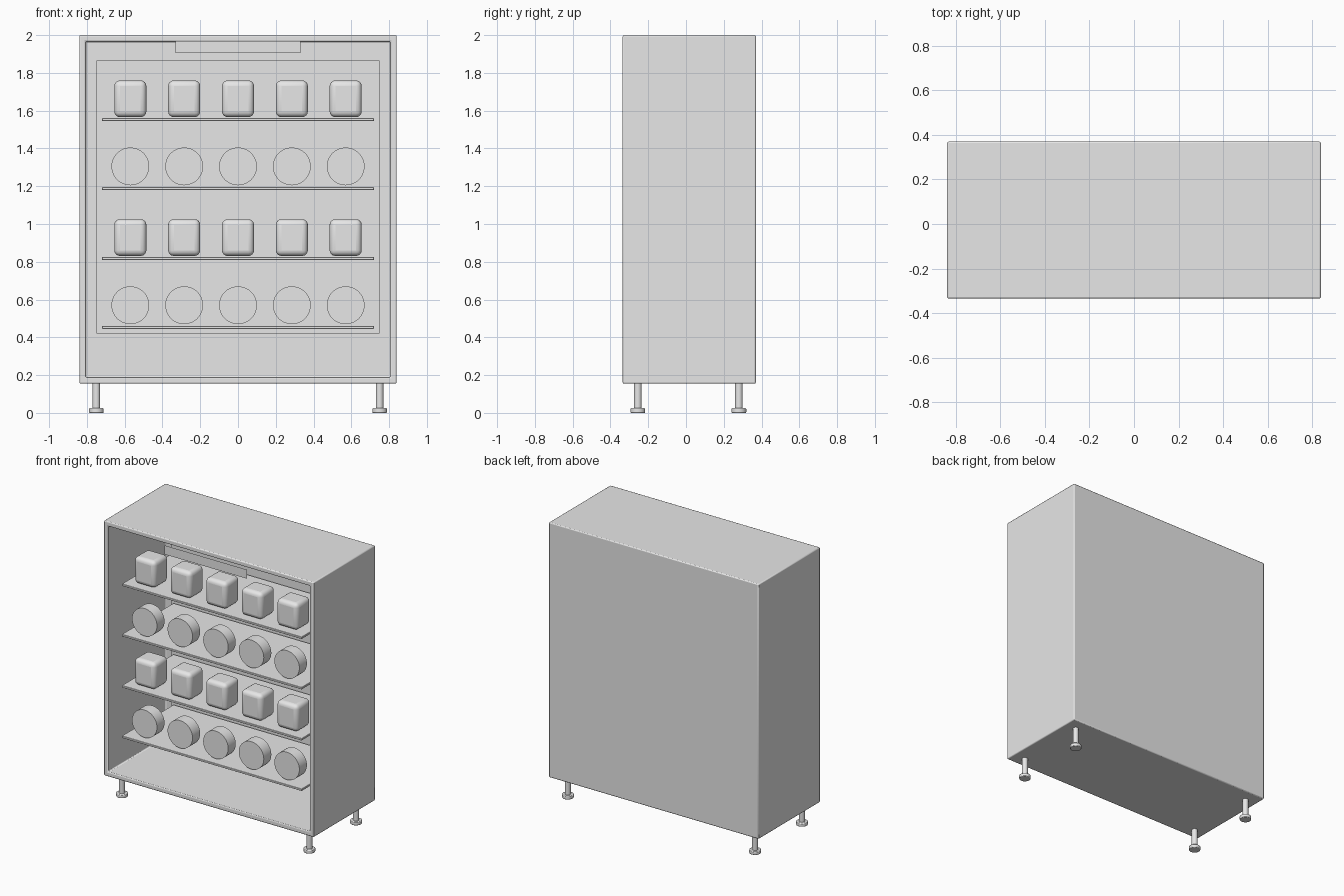
import bpy, bmesh, math
from mathutils import Matrix

old = bpy.data.objects.get("Cube")
if old:
    bpy.data.objects.remove(old, do_unlink=True)

grey = bpy.data.materials.new("light grey")
grey.use_nodes = True
grey.diffuse_color = (0.8, 0.8, 0.8, 1)
grey.node_tree.nodes["Principled BSDF"].inputs["Base Color"].default_value = (0.8, 0.8, 0.8, 1)


def finish(name, bm, bevel=0, segments=1, smooth=False):
    mesh = bpy.data.meshes.new(name)
    bmesh.ops.recalc_face_normals(bm, faces=bm.faces)
    bm.to_mesh(mesh)
    bm.free()
    obj = bpy.data.objects.new(name, mesh)
    bpy.context.collection.objects.link(obj)
    mesh.materials.append(grey)
    if bevel:
        mod = obj.modifiers.new("Bevel", 'BEVEL')
        mod.width, mod.segments, mod.limit_method = bevel, segments, 'ANGLE'
    if smooth:
        bpy.ops.object.select_all(action='DESELECT')
        obj.select_set(True)
        bpy.context.view_layer.objects.active = obj
        bpy.ops.object.shade_smooth_by_angle(angle=math.radians(40))
    return obj


def box_mesh(lo, hi):
    bm = bmesh.new()
    bmesh.ops.create_cube(bm, size=1)
    for v in bm.verts:
        v.co = [(a + b) / 2 + c * (b - a) for a, b, c in zip(lo, hi, v.co)]
    return bm


def add_cylinder(bm, center, radius, depth, along_y=False):
    m = Matrix.Translation(center)
    if along_y:
        m = m @ Matrix.Rotation(math.pi / 2, 4, 'X')
    bmesh.ops.create_cone(bm, cap_ends=True, segments=48, radius1=radius,
                          radius2=radius, depth=depth, matrix=m)


def front_plane(name, half_width, y, z0, z1):
    bm = bmesh.new()
    bm.faces.new([bm.verts.new(p) for p in ((-half_width, y, z0), (half_width, y, z0),
                                            (half_width, y, z1), (-half_width, y, z1))])
    finish(name, bm)


# Open-fronted cabinet: inset the front face and push it back
FRONT, BACK, WALL = -0.335, 0.37, 0.048
bm = box_mesh((-0.84, FRONT, 0.155), (0.84, BACK, 2.0))
bm.faces.ensure_lookup_table()
front = min(bm.faces, key=lambda f: f.calc_center_median().y)
bmesh.ops.inset_region(bm, faces=[front], thickness=WALL)
for v in front.verts:
    v.co.y = FRONT
pushed = bmesh.ops.extrude_discrete_faces(bm, faces=[front])["faces"][0]
bmesh.ops.translate(bm, verts=pushed.verts, vec=(0, BACK - WALL - FRONT, 0))
finish("cabinet", bm, 0.007, 2, True)

# Back panel and header sign
front_plane("back_panel", 0.75, 0.305, 0.42, 1.865)
front_plane("header_sign", 0.33, -0.37, 1.905, 1.97)

# Shelves, each with a row of five boxes or drums
for row, z in enumerate((1.56, 1.195, 0.825, 0.46)):
    finish("shelf_%d" % (row + 1),
           box_mesh((-0.72, -0.3, z - 0.015), (0.72, 0.29, z)), 0.002)
    for i in range(5):
        x = (i - 2) * 0.285
        tag = "%d_%d" % (row + 1, i + 1)
        if row % 2 == 0:
            bm = box_mesh((x - 0.085, -0.26, z + 0.006), (x + 0.085, -0.1, z + 0.2))
            finish("box_" + tag, bm, 0.03, 4, True)
        else:
            bm = bmesh.new()
            add_cylinder(bm, (x, -0.212, z + 0.11), 0.1, 0.086, True)
            finish("drum_" + tag, bm, smooth=True)

# Four legs with round feet
for side, x in (("right", -0.75), ("left", 0.75)):
    for end, y in (("front", -0.255), ("back", 0.28)):
        bm = bmesh.new()
        add_cylinder(bm, (x, y, 0.09), 0.02, 0.14)
        finish("%s_%s_leg" % (end, side), bm, smooth=True)
        bm = bmesh.new()
        add_cylinder(bm, (x, y, 0.0125), 0.039, 0.025)
        finish("%s_%s_foot" % (end, side), bm, 0.004, 2, True)
